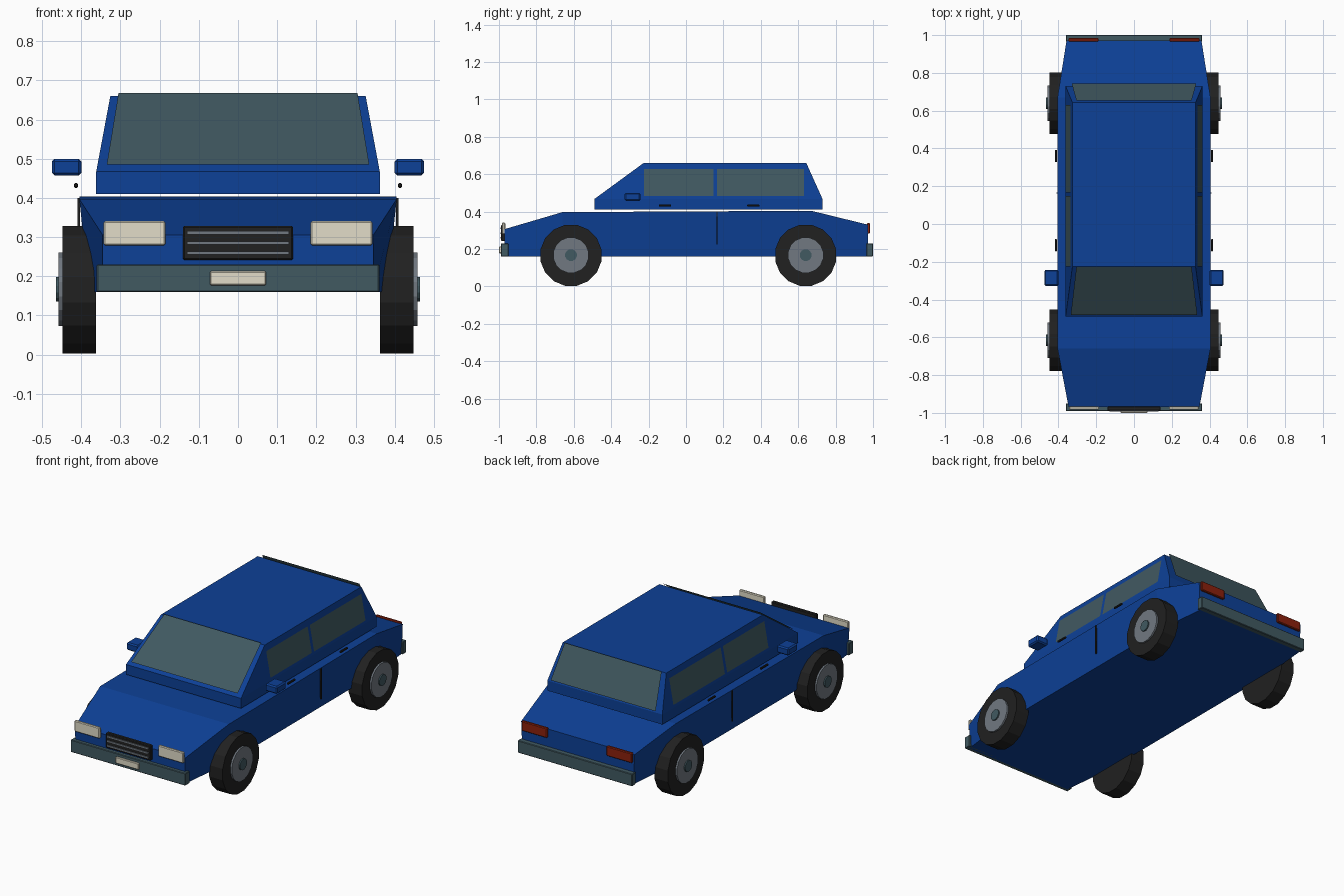
import bpy, bmesh, math
from mathutils import Matrix

if "Cube" in bpy.data.objects:
    bpy.data.objects.remove(bpy.data.objects["Cube"])


def material(name, r, g, b):
    m = bpy.data.materials.new(name)
    m.diffuse_color = (r, g, b, 1)
    m.use_nodes = True
    m.node_tree.nodes["Principled BSDF"].inputs["Base Color"].default_value = m.diffuse_color
    return m


BLUE = material("blue paint", 0.004, 0.052, 0.31)
GLASS = material("slate glass", 0.052, 0.1, 0.12)
RUBBER = material("black rubber", 0.015, 0.015, 0.015)
RIM = material("wheel grey", 0.165, 0.19, 0.22)
CREAM = material("cream lamp", 0.76, 0.72, 0.58)
RED = material("tail red", 0.26, 0.015, 0.004)


def finish(name, bm, mat, bevel=0):
    bmesh.ops.recalc_face_normals(bm, faces=bm.faces[:])
    me = bpy.data.meshes.new(name)
    bm.to_mesh(me)
    bm.free()
    me.materials.append(mat)
    ob = bpy.data.objects.new(name, me)
    bpy.context.collection.objects.link(ob)
    if bevel:
        mod = ob.modifiers.new("bevel", "BEVEL")
        mod.width, mod.segments = bevel, 1
    return ob


def loft(name, rings, mat):
    """Skin a closed solid through rings of four points."""
    bm = bmesh.new()
    vs = [[bm.verts.new(p) for p in ring] for ring in rings]
    for a, b in zip(vs, vs[1:]):
        for i in range(4):
            j = (i + 1) % 4
            bm.faces.new((a[i], a[j], b[j], b[i]))
    bm.faces.new(vs[0])
    bm.faces.new(vs[-1])
    return finish(name, bm, mat)


def box(name, x, y, z, mat, bevel=0):
    """Box from (min, max) ranges."""
    bm = bmesh.new()
    bmesh.ops.create_cube(bm, size=1)
    for v in bm.verts:
        v.co = [(r[0] + r[1]) / 2 + c * (r[1] - r[0]) for r, c in zip((x, y, z), v.co)]
    return finish(name, bm, mat, bevel)


def pane(name, pts, mat, outward):
    """Single thin sheet facing outward."""
    bm = bmesh.new()
    f = bm.faces.new([bm.verts.new(p) for p in pts])
    f.normal_update()
    flip = f.normal.dot(outward) < 0
    ob = finish(name, bm, mat)
    if (ob.data.polygons[0].normal.dot(outward)) < 0:
        ob.data.flip_normals()
    return ob


def disc(name, x0, x1, y, z, r, mat, sides=16):
    """Cylinder along x."""
    bm = bmesh.new()
    rot = Matrix.Rotation(math.pi / 2, 4, "Y") @ Matrix.Rotation(math.pi / sides, 4, "Z")
    bmesh.ops.create_cone(bm, cap_ends=True, segments=sides, radius1=r, radius2=r,
                          depth=abs(x1 - x0),
                          matrix=Matrix.Translation(((x0 + x1) / 2, y, z)) @ rot)
    return finish(name, bm, mat)


def span(s, a, b):
    return tuple(sorted((s * a, s * b)))


# Lower body: y, bottom half width, top half width, top height
sections = [(-0.97, 0.345, 0.346, 0.306), (-0.66, 0.38, 0.405, 0.397),
            (0.67, 0.38, 0.405, 0.404), (0.972, 0.35, 0.357, 0.33)]
loft("body", [[(-lo, y, 0.16), (lo, y, 0.16), (hi, y, top), (-hi, y, top)]
              for y, lo, hi, top in sections], BLUE)

# Cabin: height, front y, rear y, half width
levels = [(0.41, -0.49, 0.73, 0.362), (0.467, -0.49, 0.73, 0.362),
          (0.66, -0.226, 0.643, 0.326)]
loft("cabin", [[(-w, a, z), (w, a, z), (w, b, z), (-w, b, z)]
               for z, a, b, w in levels], BLUE)

# Windscreen and rear window
pane("windscreen", [(-0.335, -0.482, 0.485), (0.335, -0.482, 0.485),
                    (0.305, -0.228, 0.668), (-0.305, -0.228, 0.668)], GLASS, (0, -1, 1))
pane("rear_window", [(-0.33, 0.745, 0.483), (0.33, 0.745, 0.483),
                     (0.305, 0.655, 0.668), (-0.305, 0.655, 0.668)], GLASS, (0, 1, 0.5))


def side_x(z):
    return 0.362 - 0.036 * (z - 0.467) / 0.193 + 0.003


for s, side in ((-1, "left"), (1, "right")):
    # Side windows
    for label, a, b in (("front", -0.225, 0.147), ("rear", 0.167, 0.63)):
        lo, hi = 0.483, 0.627
        pane(f"{side}_{label}_window",
             [(s * side_x(lo), a, lo), (s * side_x(lo), b, lo),
              (s * side_x(hi), b, hi), (s * side_x(hi), a, hi)], GLASS, (s, 0, 0))
    # Wheels
    for label, y in (("front", -0.615), ("rear", 0.64)):
        disc(f"{side}_{label}_tyre", s * 0.363, s * 0.448, y, 0.166, 0.166, RUBBER)
        disc(f"{side}_{label}_rim", s * 0.44, s * 0.458, y, 0.167, 0.096, RIM)
        disc(f"{side}_{label}_hub", s * 0.45, s * 0.465, y, 0.167, 0.032, GLASS, 12)
    # Mirror, handles, door seam
    box(f"{side}_mirror", span(s, 0.4, 0.475), (-0.328, -0.243), (0.457, 0.5), BLUE, 0.007)
    for label, y in (("front", -0.112), ("rear", 0.36)):
        box(f"{side}_{label}_handle", span(s, 0.408, 0.419), (y - 0.033, y + 0.033),
            (0.426, 0.438), RUBBER, 0.003)
    box(f"{side}_door_seam", span(s, 0.403, 0.41), (0.162, 0.168), (0.225, 0.4), RUBBER)
    # Lamps
    box(f"{side}_headlamp", span(s, 0.185, 0.343), (-0.983, -0.966), (0.279, 0.341), CREAM, 0.004)
    box(f"{side}_tail_lamp", span(s, 0.187, 0.347), (0.966, 0.984), (0.282, 0.338), RED, 0.004)

# Bumpers
box("front_bumper", (-0.361, 0.361), (-0.99, -0.95), (0.16, 0.23), GLASS, 0.003)
box("rear_bumper", (-0.361, 0.361), (0.965, 1.0), (0.16, 0.23), GLASS, 0.003)

# Grille with bars, number plate
box("grille", (-0.141, 0.141), (-0.988, -0.966), (0.242, 0.328), RUBBER, 0.004)
for i in range(3):
    z = 0.259 + 0.026 * i
    box(f"grille_bar_{i + 1}", (-0.13, 0.13), (-0.993, -0.985), (z - 0.004, z + 0.004), RIM)
box("number_plate", (-0.072, 0.072), (-1.0, -0.985), (0.177, 0.213), CREAM, 0.003)
